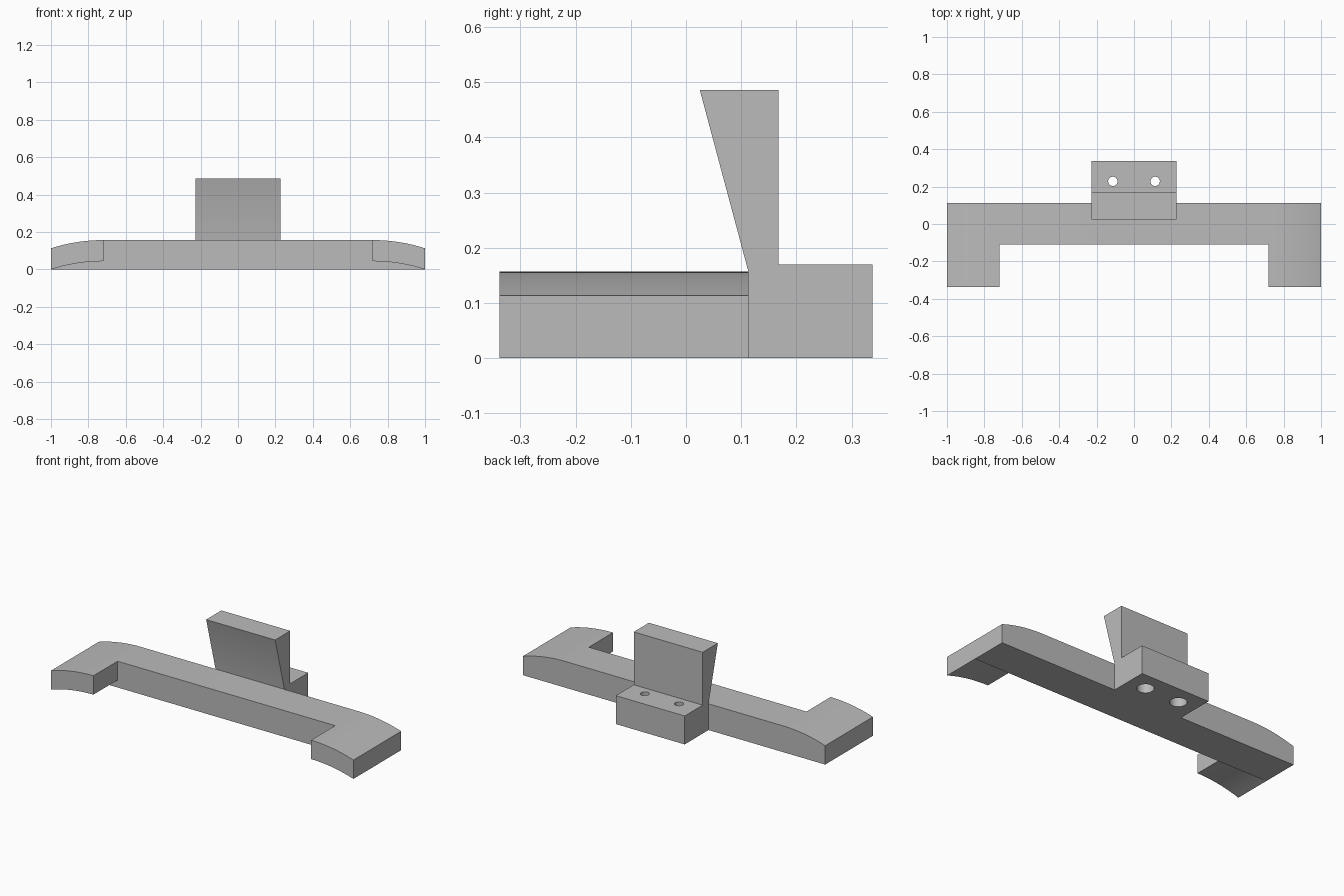
import bpy, bmesh, math

cube = bpy.data.objects.get("Cube")
if cube:
    bpy.data.objects.remove(cube, do_unlink=True)

grey = bpy.data.materials.new("plain grey")
grey.use_nodes = True
colour = (0.5, 0.5, 0.5, 1)
grey.diffuse_color = colour
grey.node_tree.nodes["Principled BSDF"].inputs["Base Color"].default_value = colour

FRONT, BAR_FRONT, BAR_BACK, BACK = -0.338, -0.11, 0.113, 0.338
FOOT_X, TOP, DROP = 0.72, 0.157, 0.044


def prism(name, points, offset):
    """Extrude a closed outline of 3D points along an offset."""
    bm = bmesh.new()
    face = bm.faces.new([bm.verts.new(p) for p in points])
    new = bmesh.ops.extrude_face_region(bm, geom=[face])["geom"]
    bmesh.ops.translate(bm, vec=offset, verts=[v for v in new if isinstance(v, bmesh.types.BMVert)])
    bmesh.ops.recalc_face_normals(bm, faces=bm.faces)
    mesh = bpy.data.meshes.new(name)
    bm.to_mesh(mesh)
    bm.free()
    mesh.materials.append(grey)
    obj = bpy.data.objects.new(name, mesh)
    bpy.context.collection.objects.link(obj)
    return obj


def cut(target, cutter):
    """Subtract a cutter and remove it afterwards."""
    cutter.hide_render = True
    mod = target.modifiers.new("cut", "BOOLEAN")
    mod.operation = "DIFFERENCE"
    mod.solver = "EXACT"
    mod.object = cutter
    bpy.context.view_layer.objects.active = target
    bpy.ops.object.modifier_apply(modifier=mod.name)
    bpy.data.objects.remove(cutter, do_unlink=True)


def smooth(obj):
    bpy.ops.object.select_all(action="DESELECT")
    obj.select_set(True)
    bpy.context.view_layer.objects.active = obj
    bpy.ops.object.shade_smooth_by_angle(angle=math.radians(20))


def end_arc(z, steps=14):
    """Arc in (x, z) that starts level at the foot and droops to the tip."""
    run = 1 - FOOT_X
    radius = (run ** 2 + DROP ** 2) / (2 * DROP)
    sweep = math.asin(run / radius)
    return [(FOOT_X + radius * math.sin(sweep * i / steps),
             z - radius * (1 - math.cos(sweep * i / steps))) for i in range(steps + 1)]


def mirrored(half):
    return [(-x, z) for x, z in reversed(half)] + half


# Crossbar with drooping ends, full depth
outline = mirrored(end_arc(TOP) + [(1, 0)])
bar = prism("crossbar_with_feet", [(x, FRONT, z) for x, z in outline], (0, BAR_BACK - FRONT, 0))

# Clear the gap between the feet and hollow their undersides
gap = mirrored([(FOOT_X, 0.3)] + end_arc(DROP) + [(1.1, -0.02), (1.1, -0.1)])
cut(bar, prism("gap_cutter", [(x, FRONT - 0.1, z) for x, z in gap], (0, BAR_FRONT - FRONT + 0.1, 0)))
smooth(bar)

# Mounting bracket with a leaning upright
HALF, LEDGE, HEIGHT, STEP = 0.228, 0.17, 0.486, 0.168
side = [(BAR_BACK, 0), (BACK, 0), (BACK, LEDGE), (STEP, LEDGE),
        (STEP, HEIGHT), (0.025, HEIGHT), (BAR_BACK, TOP)]
bracket = prism("mounting_bracket", [(-HALF, y, z) for y, z in side], (2 * HALF, 0, 0))

# Screw holes, wider from below
for x in (-0.113, 0.113):
    for radius, low, high in ((0.046, -0.1, 0.1), (0.025, 0.05, 0.3)):
        ring = [(x + radius * math.cos(a), 0.228 + radius * math.sin(a), low)
                for a in (math.tau * i / 32 for i in range(32))]
        cut(bracket, prism("hole_cutter", ring, (0, 0, high - low)))
smooth(bracket)
